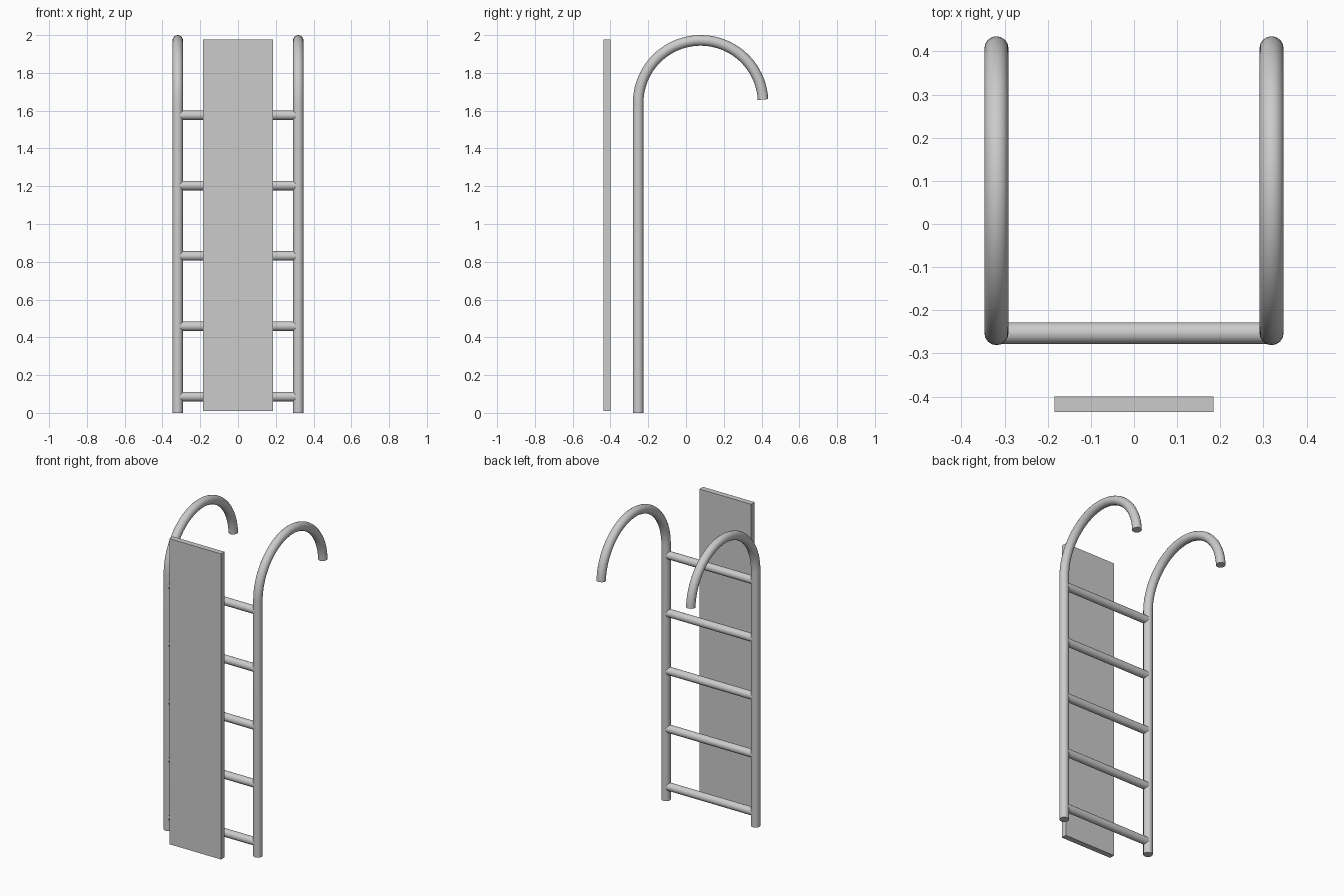
import bpy
from math import sin, cos, pi, radians

if "Cube" in bpy.data.objects:
    bpy.data.objects.remove(bpy.data.objects["Cube"])

RAIL_X, RAIL_Y, RAIL_R = 0.319, -0.253, 0.028
HOOK_R, HOOK_Z = 0.3305, 1.6415


def smooth(obj):
    bpy.ops.object.select_all(action='DESELECT')
    obj.select_set(True)
    bpy.context.view_layer.objects.active = obj
    bpy.ops.object.shade_smooth_by_angle(angle=radians(40))


def tube(name, points, radius):
    """Capped round tube along a path, as a mesh."""
    curve = bpy.data.curves.new(name, 'CURVE')
    curve.dimensions = '3D'
    curve.bevel_depth = radius
    curve.bevel_resolution = 6
    curve.use_fill_caps = True
    spline = curve.splines.new('POLY')
    spline.points.add(len(points) - 1)
    for p, co in zip(spline.points, points):
        p.co = (*co, 1)
    obj = bpy.data.objects.new(name, curve)
    bpy.context.collection.objects.link(obj)
    bpy.ops.object.select_all(action='DESELECT')
    obj.select_set(True)
    bpy.context.view_layer.objects.active = obj
    bpy.ops.object.convert(target='MESH')
    obj = bpy.context.view_layer.objects.active
    obj.name = name
    smooth(obj)
    return obj


# Side rails: straight upright with a hooked top curling backwards
for side, x in (("left", -RAIL_X), ("right", RAIL_X)):
    path = [(x, RAIL_Y, 0)]
    steps = 40
    for i in range(steps + 1):
        a = pi - radians(177) * i / steps
        path.append((x, RAIL_Y + HOOK_R + HOOK_R * cos(a), HOOK_Z + HOOK_R * sin(a)))
    tube(f"{side}_rail", path, RAIL_R)

# Rungs
for i in range(5):
    bpy.ops.mesh.primitive_cylinder_add(
        vertices=32, radius=0.025, depth=2 * RAIL_X,
        location=(0, RAIL_Y, 0.086 + 0.3725 * i), rotation=(0, pi / 2, 0))
    rung = bpy.context.object
    rung.name = f"rung_{i + 1}"
    smooth(rung)

# Flat board standing in front of the ladder
bpy.ops.mesh.primitive_cube_add(size=1, location=(0, -0.418, 0.9925))
board = bpy.context.object
board.name = "front_board"
board.scale = (0.368, 0.036, 1.967)
bpy.ops.object.transform_apply(location=False, rotation=False, scale=True)
